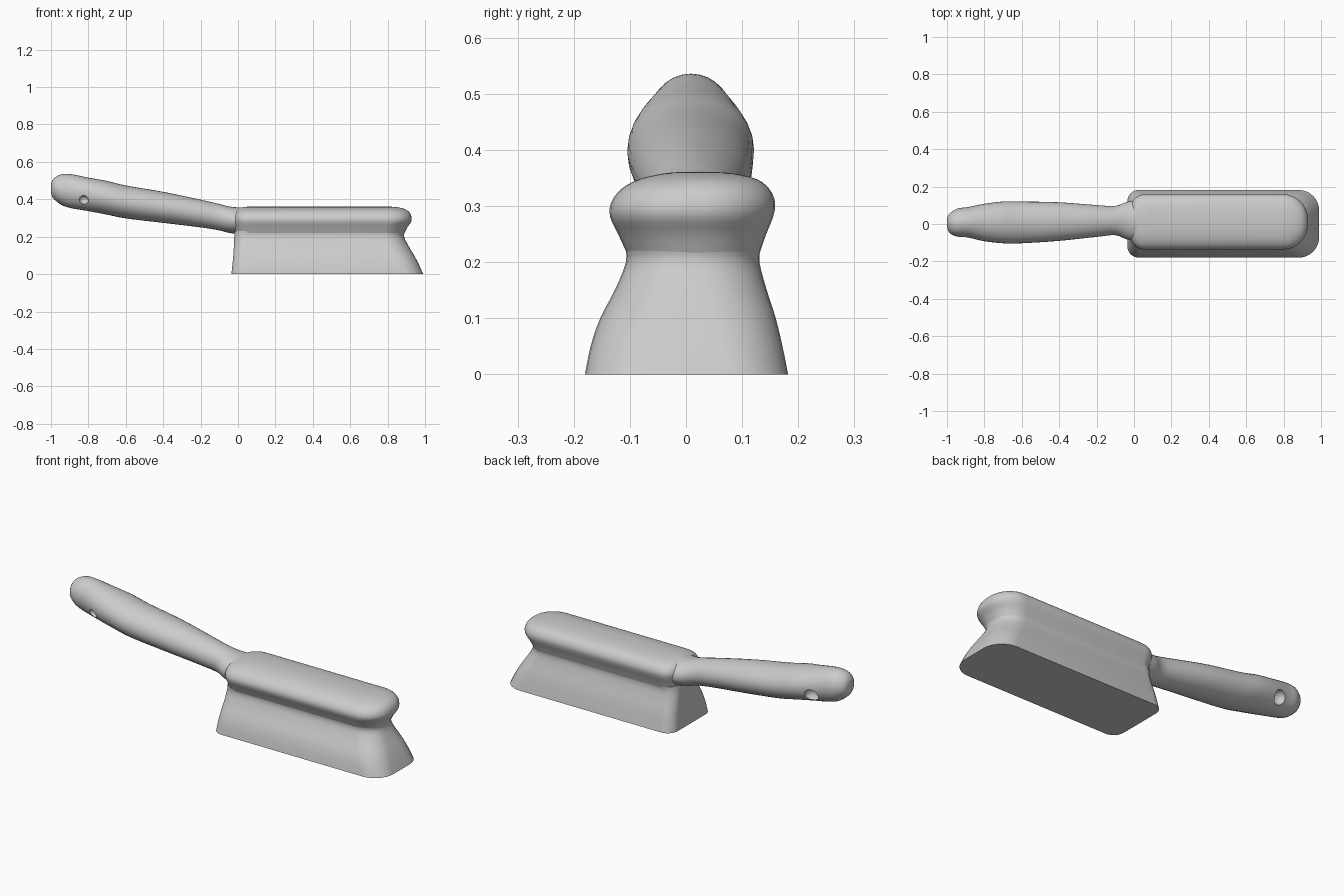
import bpy, bmesh, math
from mathutils import Vector

if "Cube" in bpy.data.objects:
    bpy.data.objects.remove(bpy.data.objects["Cube"])


def smooth_rows(rows, steps):
    """Catmull-Rom interpolation of profile rows."""
    out = []
    for i in range(len(rows) - 1):
        a, b, c, d = [rows[min(max(j, 0), len(rows) - 1)] for j in (i - 1, i, i + 1, i + 2)]
        for s in range(steps):
            t = s / steps
            out.append([0.5 * (2 * q + (r - p) * t + (2 * p - 5 * q + 4 * r - u) * t * t
                               + (3 * q - p - 3 * r + u) * t ** 3)
                        for p, q, r, u in zip(a, b, c, d)])
    return out + [list(rows[-1])]


def loft(name, rings):
    """Skin closed rings of points and cap both ends."""
    bm = bmesh.new()
    loops = [[bm.verts.new(p) for p in ring] for ring in rings]
    n = len(loops[0])
    for a, b in zip(loops, loops[1:]):
        for i in range(n):
            j = (i + 1) % n
            bm.faces.new((a[i], a[j], b[j], b[i]))
    bm.faces.new(loops[0])
    bm.faces.new(loops[-1])
    bmesh.ops.recalc_face_normals(bm, faces=bm.faces)
    mesh = bpy.data.meshes.new(name)
    bm.to_mesh(mesh)
    bm.free()
    ob = bpy.data.objects.new(name, mesh)
    bpy.context.collection.objects.link(ob)
    return ob


def rounded_rect(z, x0, x1, y0, y1, r_left, r_right):
    """Plan outline with separate corner radii at each end."""
    lim = (y1 - y0) * 0.49
    rl, rr = min(r_left, lim), min(r_right, lim)
    pts = []
    corners = [(x1 - rr, y1 - rr, rr, 0), (x0 + rl, y1 - rl, rl, 90),
               (x0 + rl, y0 + rl, rl, 180), (x1 - rr, y0 + rr, rr, 270)]
    for cx, cy, r, start in corners:
        for k in range(9):
            a = math.radians(start + k * 90 / 8)
            pts.append(Vector((cx + r * math.cos(a), cy + r * math.sin(a), z)))
    return pts


def oval(x, y0, y1, z0, z1, n=32):
    cy, cz, ry, rz = (y0 + y1) / 2, (z0 + z1) / 2, (y1 - y0) / 2, (z1 - z0) / 2
    return [Vector((x, cy + ry * math.cos(2 * math.pi * k / n),
                    cz + rz * math.sin(2 * math.pi * k / n))) for k in range(n)]


# bristles: flared skirt narrowing to the waist (z, x0, x1, y0, y1, radii)
bristle_rows = [
    (0.00, -0.035, 0.99, -0.180, 0.182, 0.06, 0.11),
    (0.05, -0.030, 0.968, -0.170, 0.172, 0.06, 0.11),
    (0.10, -0.025, 0.942, -0.153, 0.160, 0.06, 0.11),
    (0.15, -0.022, 0.912, -0.127, 0.144, 0.06, 0.11),
    (0.20, -0.020, 0.888, -0.107, 0.131, 0.06, 0.11),
    (0.23, -0.020, 0.893, -0.109, 0.134, 0.07, 0.11)]
bristles = loft("bristles", [rounded_rect(*r) for r in smooth_rows(bristle_rows, 3)])

# wooden block: rounded rim above the bristles
block_rows = [
    (0.215, -0.015, 0.888, -0.105, 0.131, 0.08, 0.11),
    (0.250, -0.018, 0.905, -0.121, 0.143, 0.08, 0.12),
    (0.280, -0.020, 0.926, -0.135, 0.155, 0.08, 0.13),
    (0.305, -0.020, 0.928, -0.134, 0.159, 0.08, 0.13),
    (0.330, -0.014, 0.917, -0.116, 0.149, 0.08, 0.12),
    (0.348, 0.000, 0.892, -0.083, 0.126, 0.08, 0.10),
    (0.358, 0.030, 0.850, -0.040, 0.085, 0.06, 0.06),
    (0.361, 0.060, 0.810, -0.005, 0.045, 0.02, 0.02)]
block = loft("block", [rounded_rect(*r) for r in smooth_rows(block_rows, 3)])

# handle: ovals from the rounded tip to the block (x, y0, y1, z0, z1)
handle_rows = [
    (-1.000, -0.010, 0.020, 0.440, 0.475),
    (-0.994, -0.035, 0.045, 0.415, 0.498),
    (-0.975, -0.056, 0.065, 0.393, 0.520),
    (-0.940, -0.068, 0.084, 0.368, 0.534),
    (-0.890, -0.072, 0.090, 0.352, 0.534),
    (-0.800, -0.092, 0.108, 0.337, 0.516),
    (-0.700, -0.103, 0.120, 0.318, 0.498),
    (-0.600, -0.103, 0.120, 0.298, 0.474),
    (-0.400, -0.090, 0.116, 0.274, 0.440),
    (-0.200, -0.069, 0.101, 0.250, 0.398),
    (-0.100, -0.060, 0.097, 0.234, 0.375),
    (-0.030, -0.085, 0.120, 0.218, 0.359),
    (0.080, -0.100, 0.135, 0.218, 0.354)]
handle = loft("handle", [oval(*r) for r in smooth_rows(handle_rows, 4)])

# hanging hole: a dimple on each side of the handle
for side, y, r in (("front", -0.082, 0.026), ("back", 0.092, 0.038)):
    bpy.ops.mesh.primitive_uv_sphere_add(segments=16, ring_count=10, radius=r,
                                         location=(-0.825, y, 0.395))
    cutter = bpy.context.object
    cutter.name = side + "_dimple_cutter"
    cutter.hide_render = True
    cutter.display_type = 'WIRE'
    mod = handle.modifiers.new(side + "_dimple", 'BOOLEAN')
    mod.operation = 'DIFFERENCE'
    mod.solver = 'EXACT'
    mod.object = cutter

# smooth shading with the crisp bottom edge kept
for ob in (bristles, block, handle):
    bpy.ops.object.select_all(action='DESELECT')
    ob.select_set(True)
    bpy.context.view_layer.objects.active = ob
    bpy.ops.object.shade_smooth_by_angle(angle=math.radians(40))
